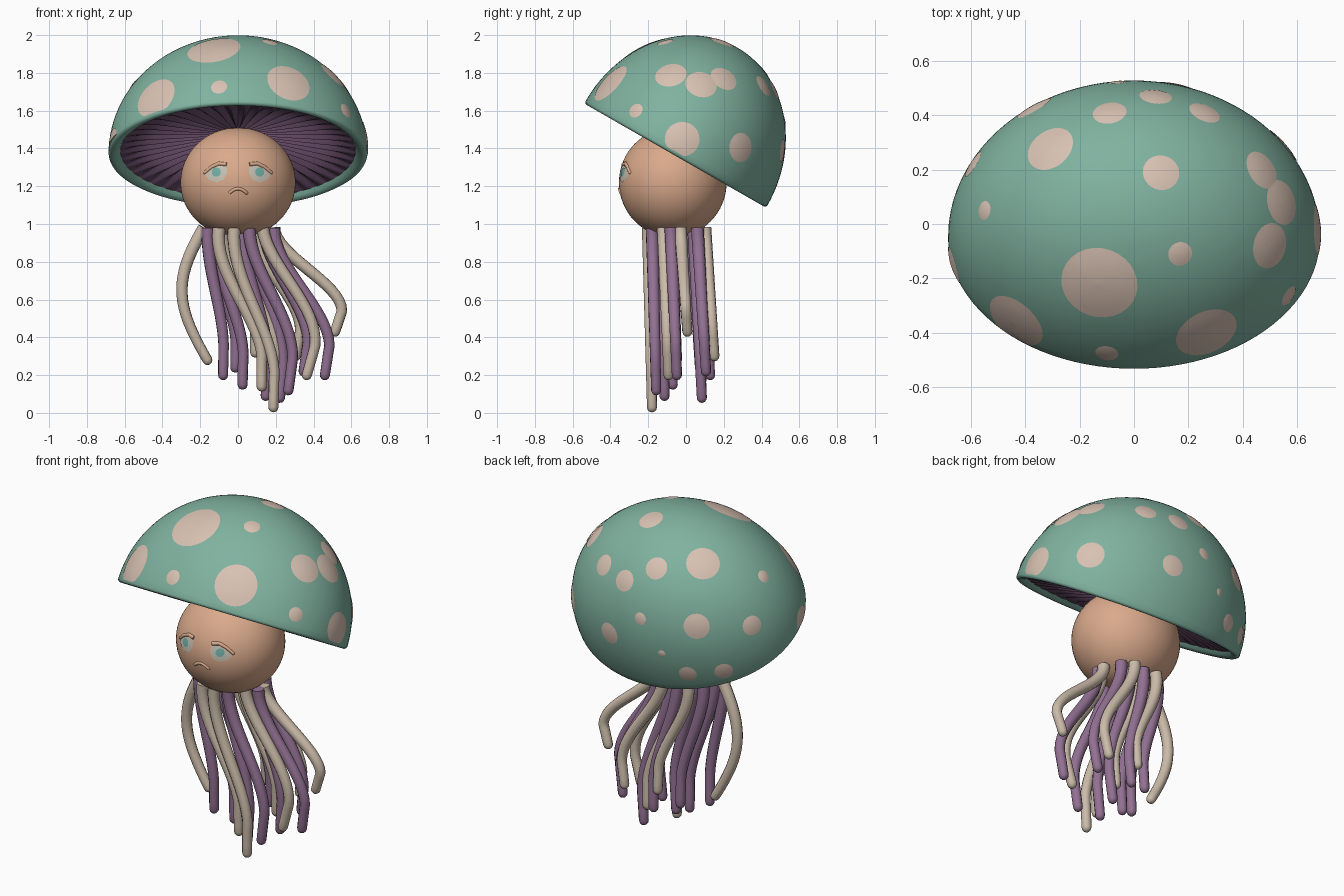
import bpy, bmesh, math
from mathutils import Vector, Matrix

if "Cube" in bpy.data.objects:
    bpy.data.objects.remove(bpy.data.objects["Cube"])

def mat(name, r, g, b):
    m = bpy.data.materials.new(name)
    m.diffuse_color = (r, g, b, 1)
    m.use_nodes = True
    m.node_tree.nodes["Principled BSDF"].inputs["Base Color"].default_value = m.diffuse_color
    return m

TEAL = mat("cap_teal", .215, .445, .35)
SPOT = mat("spot_cream", .69, .54, .45)
GILL = mat("gill_plum", .135, .07, .135)
SKIN = mat("head_peach", .70, .40, .26)
MAUVE = mat("tentacle_mauve", .29, .165, .29)
CREAM = mat("tentacle_cream", .60, .50, .40)
WHITE = mat("eye_grey", .58, .54, .46)
IRIS = mat("iris_teal", .16, .42, .37)
TAU = math.tau

def select(ob):
    bpy.context.collection.objects.link(ob)
    bpy.ops.object.select_all(action='DESELECT')
    bpy.context.view_layer.objects.active = ob
    ob.select_set(True)

# Skin rows of n points (closed rings) into a smooth mesh
def loft(name, rows, material, angle=60):
    n = len(rows[0])
    faces = [(i * n + j, (i + 1) * n + j, (i + 1) * n + (j + 1) % n, i * n + (j + 1) % n)
             for i in range(len(rows) - 1) for j in range(n)]
    me = bpy.data.meshes.new(name)
    me.from_pydata([tuple(v) for row in rows for v in row], [], faces)
    bm = bmesh.new()
    bm.from_mesh(me)
    bmesh.ops.remove_doubles(bm, verts=bm.verts, dist=1e-5)
    bm.to_mesh(me)
    bm.free()
    me.materials.append(material)
    select(bpy.data.objects.new(name, me))
    bpy.ops.object.shade_smooth_by_angle(angle=math.radians(angle))

# Cap frame: half ellipsoid leaning back by 30 degrees
SEMI = Vector((.685, .555, .645))
M = Matrix.Translation((0, -.05, 1.375)) @ Matrix.Rotation(math.radians(-29.8), 4, 'X')
MI = M.inverted()

def cap_ring(r, n, height):
    angles = [j * TAU / n for j in range(n)]
    return [M @ Vector((r * SEMI.x * math.cos(a), r * SEMI.y * math.sin(a), height(a))) for a in angles]

# Cap shell with a rolled rim
dome = [i * math.pi / 64 for i in range(33)]
profile = [(math.sin(t), math.cos(t) * SEMI.z) for t in dome]
profile += [(.995, -.008), (.98, -.015), (.955, -.014), (.925, -.004), (.895, .025)]
loft("cap", [cap_ring(r, 96, lambda a, z=z: z) for r, z in profile], TEAL)

# Gills: shallow underside with radial ridges
rows = []
for i in range(9):
    t = i / 8
    z, amp = .012 + .11 * t ** .8, .016 * math.sin(math.pi * t) ** .5
    rows.append(cap_ring(.91 - .909 * t, 264, lambda a: z + amp * math.cos(44 * a)))
loft("gills", rows, GILL, 50)

# Thin patch: concentric rings of an outline laid on a surface
def patch(name, centre, outline, project, material):
    rings = [[project(centre + (p - centre) * s, s) for p in outline] for s in (1, .75, .5, .25, .001)]
    loft(name, rings, material)

def circle(c, r, u, v, n=28):
    return [c + r * (u * math.cos(k * TAU / n) + v * math.sin(k * TAU / n)) for k in range(n)]

def divide(v):
    return Vector([v[i] / SEMI[i] for i in range(3)])

def on_cap(p, s):
    q = divide(p).normalized() * (1.003 + .006 * (1 - s * s))
    return M @ Vector((q.x * SEMI.x, q.y * SEMI.y, max(q.z * SEMI.z, .005)))

# Cap spots: cast a ray onto the cap from a view direction
def spots(azimuth, elevation, base, items):
    az, el = math.radians(azimuth), math.radians(elevation)
    right = Vector((math.cos(az), math.sin(az), 0))
    toward = Vector((math.sin(az) * math.cos(el), -math.cos(az) * math.cos(el), math.sin(el)))
    up = toward.cross(right)
    for a, b, r in items:
        o = MI @ (Vector((0, 0, base)) + right * a + up * b)
        d = MI.to_3x3() @ toward
        o2, d2 = divide(o), divide(d)
        A, B, C = d2.dot(d2), o2.dot(d2), o2.dot(o2) - 1
        p = o + d * ((-B + math.sqrt(max(B * B - A * C, 0))) / A)
        nrm = divide(divide(p)).normalized()
        u = nrm.orthogonal().normalized()
        patch("cap_spot", p, circle(p, r, u, nrm.cross(u)), on_cap, SPOT)

spots(0, 0, 0, [(-.44, 1.67, .12), (.27, 1.75, .12), (-.10, 1.725, .043), (.57, 1.60, .04)])
spots(0, 90, 0, [(-.13, -.22, .145), (.17, -.11, .045), (.10, .19, .068), (-.31, .28, .093),
                 (-.09, .41, .063), (.08, .47, .06), (.26, .41, .06), (-.55, .05, .035)])
spots(90, 0, 0, [(.2, 1.77, .075), (.08, 1.74, .085), (-.08, 1.79, .085), (-.02, 1.45, .093), (.29, 1.405, .078)])
spots(215, 25, 1, [(.36, .254, .055), (.058, .249, .072), (-.249, .291, .035), (-.418, .212, .062),
                   (-.132, .10, .022), (.01, -.01, .05), (.206, .005, .052)])
spots(-90, 0, 0, [(.16, 1.43, .08)])

# Head: rounded ball, flattened underneath
HC, HS = Vector((0, -.07, 1.22)), Vector((.305, .285, .29))
rows = []
for i in range(33):
    t = i * math.pi / 32
    z = max(HC.z + HS.z * math.cos(t), .945)
    rows.append([(HS.x * math.sin(t) * math.cos(a), HC.y + HS.y * math.sin(t) * math.sin(a), z)
                 for a in [j * TAU / 64 for j in range(64)]])
loft("head", rows, SKIN)

def on_face(x, z, lift):
    y = HC.y - HS.y * math.sqrt(1 - (x / HS.x) ** 2 - ((z - HC.z) / HS.z) ** 2)
    return Vector((x, y - lift, z))

# Tube along a path with a taper and a rounded tip
def tube(name, path, r0, r1, material):
    path = [Vector(p) for p in path]
    rad = [r0 + (r1 - r0) * i / (len(path) - 1) for i in range(len(path))]
    end, d = path[-1], (path[-1] - path[-2]).normalized()
    for f in (.5, .85, .999):
        path.append(end + d * r1 * f)
        rad.append(r1 * math.sqrt(1 - f * f))
    cu = bpy.data.curves.new(name, 'CURVE')
    cu.dimensions = '3D'
    cu.bevel_depth = 1
    cu.bevel_resolution = 3
    cu.use_fill_caps = True
    sp = cu.splines.new('POLY')
    sp.points.add(len(path) - 1)
    for q, p, r in zip(sp.points, path, rad):
        q.co = (*p, 1)
        q.radius = r
    sp.use_smooth = True
    cu.materials.append(material)
    select(bpy.data.objects.new(name, cu))
    bpy.ops.object.convert(target='MESH')

# Face: drooping eyes, heavy lids, small frown
EYE = [(.06, 1.305), (.10, 1.31), (.14, 1.292), (.175, 1.262), (.155, 1.235), (.115, 1.22), (.08, 1.232), (.058, 1.268)]
X, Z = Vector((1, 0, 0)), Vector((0, 0, 1))
for side, sx in (("left", -1), ("right", 1)):
    patch(side + "_eye", Vector((sx * .115, 0, 1.265)), [Vector((sx * x, 0, z)) for x, z in EYE],
          lambda p, s: on_face(p.x, p.z, .004), WHITE)
    c = Vector((sx * .115, 0, 1.275))
    patch(side + "_iris", c, circle(c, .024, X, Z, 16), lambda p, s: on_face(p.x, p.z, .007), IRIS)
    tube(side + "_eyelid", [on_face(sx * x, z + .01, -.002) for x, z in EYE[:4]], .011, .009, SKIN)
tube("mouth", [on_face(x * .015, 1.187 - .0025 * x * x, -.002) for x in range(-3, 4)], .009, .009, SKIN)

# Tentacles: root x, sideways lean, bulge, root y, tip z; each is an S-shaped sweep
def tentacles(label, material, items):
    for i, (x0, lean, bulge, y0, tip) in enumerate(items):
        path = []
        for k in range(21):
            t = k / 20
            s = min(t / .8, 1)
            sway = s * s * (3 - 2 * s) - .5 * max(t - .8, 0)
            path.append((x0 + lean * sway + bulge * math.sin(math.pi * t),
                         y0 + (.1 * y0 + .04) * t, .98 + (tip - .98) * t))
        tube("%s_tentacle_%d" % (label, i + 1), path, .034, .027, material)

tentacles("cream", CREAM, [
    (-.18, .02, -.13, -.08, .28), (.19, .36, 0, -.03, .43), (.13, .26, .03, -.12, .20),
    (-.10, .25, -.04, -.19, .14), (-.02, .23, -.03, -.20, .03), (.08, .25, 0, .10, .30),
    (-.08, .19, -.03, .09, .32), (.00, .22, -.03, .04, .18)])
tentacles("mauve", MAUVE, [
    (-.16, .09, -.01, -.14, .20), (-.12, .16, -.02, -.10, .15), (.06, .23, 0, -.18, .12),
    (.19, .30, -.01, -.08, .20), (.02, .14, 0, -.14, .09), (.06, .18, 0, .04, .08),
    (.00, .14, -.01, .08, .20), (-.14, .14, -.02, .03, .24), (.14, .23, 0, .06, .22)])
